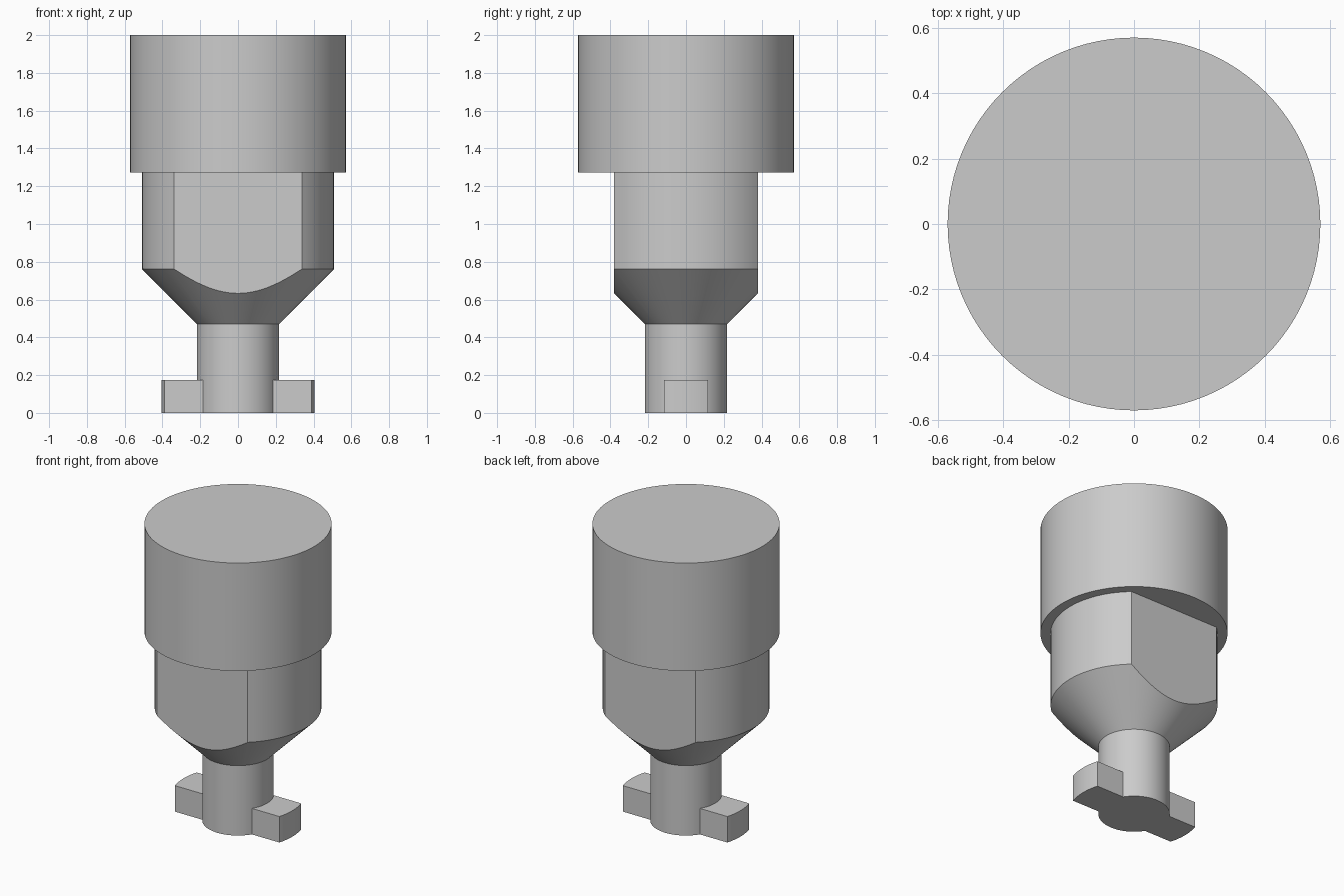
import bpy, bmesh
from math import asin, cos, sin, tau, pi

SEGMENTS = 96
STEM_R, BODY_R, HEAD_R, LUG_R = 0.218, 0.509, 0.571, 0.406
STEM_TOP, BODY_LOW, BODY_TOP, HEAD_TOP = 0.471, 0.762, 1.273, 2.0
FLAT_Y, LUG_HALF, LUG_TOP = 0.38, 0.116, 0.175

cube = bpy.data.objects.get("Cube")
if cube:
    bpy.data.objects.remove(cube, do_unlink=True)

grey = bpy.data.materials.new("plain grey")
grey.use_nodes = True
colour = (0.6, 0.6, 0.6, 1)
grey.diffuse_color = colour
for node in grey.node_tree.nodes:
    if node.type == "BSDF_PRINCIPLED":
        node.inputs["Base Color"].default_value = colour


def finish(name, bm):
    """Turn the bmesh into a smooth-shaded object with sharp corners."""
    mesh = bpy.data.meshes.new(name)
    bm.to_mesh(mesh)
    bm.free()
    mesh.materials.append(grey)
    obj = bpy.data.objects.new(name, mesh)
    bpy.context.collection.objects.link(obj)
    bpy.ops.object.select_all(action="DESELECT")
    obj.select_set(True)
    bpy.context.view_layer.objects.active = obj
    bpy.ops.object.shade_smooth_by_angle(angle=pi / 6)
    return obj


def lathe(profile):
    """Revolve (radius, height) points around the z axis."""
    bm = bmesh.new()
    verts = [bm.verts.new((r, 0, z)) for r, z in profile]
    edges = [bm.edges.new(pair) for pair in zip(verts, verts[1:])]
    bmesh.ops.spin(bm, geom=verts + edges, cent=(0, 0, 0), axis=(0, 0, 1),
                   angle=tau, steps=SEGMENTS)
    bmesh.ops.remove_doubles(bm, verts=bm.verts[:], dist=0.0001)
    bmesh.ops.recalc_face_normals(bm, faces=bm.faces[:])
    return bm


# Head: plain cylinder
finish("head", lathe([(0, BODY_TOP), (HEAD_R, BODY_TOP), (HEAD_R, HEAD_TOP), (0, HEAD_TOP)]))

# Body: cylinder with a conical underside, cut by flats front and back
bm = lathe([(0, STEM_TOP), (STEM_R, STEM_TOP), (BODY_R, BODY_LOW), (BODY_R, BODY_TOP), (0, BODY_TOP)])
for side in (-1, 1):
    cut = bmesh.ops.bisect_plane(bm, geom=bm.verts[:] + bm.edges[:] + bm.faces[:], dist=0.00001,
                                 plane_co=(0, side * FLAT_Y, 0), plane_no=(0, side, 0),
                                 clear_outer=True)
    rim = [e for e in cut["geom_cut"] if isinstance(e, bmesh.types.BMEdge)]
    bmesh.ops.edgeloop_fill(bm, edges=rim)
bmesh.ops.recalc_face_normals(bm, faces=bm.faces[:])
bm.normal_update()
# The ends are hidden inside the joints
ends = [f for f in bm.faces if abs(f.normal.z) > 0.9]
bmesh.ops.delete(bm, geom=ends, context="FACES")
finish("body", bm)

# Stem: open at the top where it meets the body
finish("stem", lathe([(0, 0), (STEM_R, 0), (STEM_R, STEM_TOP)]))


def arc(radius, steps=12):
    """Points of an arc spanning the width of a lug."""
    half = asin(LUG_HALF / radius)
    angles = [half * (2 * i / steps - 1) for i in range(steps + 1)]
    return [(radius * cos(a), radius * sin(a)) for a in angles]


# Lugs: straight sides, round outer ends, hugging the stem
for name, side in (("left_lug", 1), ("right_lug", -1)):
    bm = bmesh.new()
    outline = arc(LUG_R) + arc(STEM_R - 0.002)[::-1]
    base = bm.faces.new([bm.verts.new((side * x, y, 0)) for x, y in outline])
    top = bmesh.ops.extrude_face_region(bm, geom=[base], use_keep_orig=True)["geom"]
    raised = [v for v in top if isinstance(v, bmesh.types.BMVert)]
    bmesh.ops.translate(bm, verts=raised, vec=(0, 0, LUG_TOP))
    bmesh.ops.recalc_face_normals(bm, faces=bm.faces[:])
    finish(name, bm)
